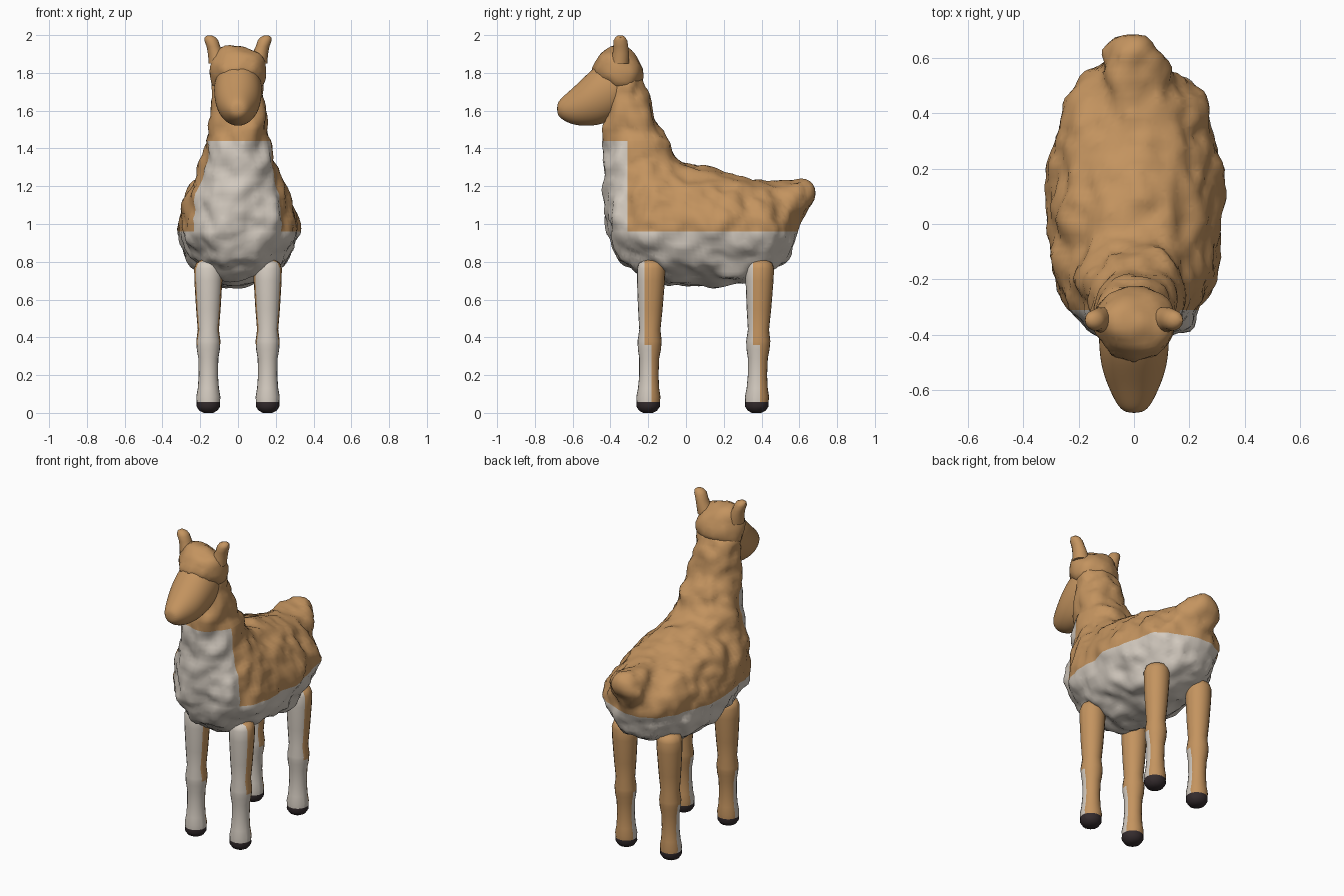
import bpy, bmesh, math
from mathutils import Vector, noise

if "Cube" in bpy.data.objects:
    bpy.data.objects.remove(bpy.data.objects["Cube"])


def material(name, rgb):
    m = bpy.data.materials.new(name)
    m.diffuse_color = (*rgb, 1)
    m.use_nodes = True
    m.node_tree.nodes["Principled BSDF"].inputs["Base Color"].default_value = m.diffuse_color
    return m


BROWN = material("tan wool", (0.55, 0.295, 0.115))
WHITE = material("cream wool", (0.66, 0.60, 0.53))
DARK = material("dark hoof", (0.035, 0.025, 0.027))


def loft(bm, axis, stations, segs=20, x=0.0, lean=0.0):
    """Closed tube of ellipses along y or z: (position, low, high, half width)."""
    rings = []
    first = stations[0][0]
    for t, lo, hi, rx in stations:
        ring = []
        for i in range(segs):
            a = 2 * math.pi * i / segs
            px = x + lean * (t - first) + rx * math.cos(a)
            s = (lo + hi) / 2 + (hi - lo) / 2 * math.sin(a)
            ring.append(bm.verts.new((px, t, s) if axis == "y" else (px, s, t)))
        rings.append(ring)
    for r, q in zip(rings, rings[1:]):
        for i in range(segs):
            j = (i + 1) % segs
            bm.faces.new((r[i], r[j], q[j], q[i]))
    bm.faces.new(rings[0])
    bm.faces.new(rings[-1])
    bmesh.ops.recalc_face_normals(bm, faces=bm.faces)


def make(name, bm, mats, mods=()):
    """Turn a bmesh into an object and bake its modifiers."""
    me = bpy.data.meshes.new(name)
    bm.to_mesh(me)
    bm.free()
    ob = bpy.data.objects.new(name, me)
    bpy.context.collection.objects.link(ob)
    for kind, props in mods:
        mod = ob.modifiers.new(kind.title(), kind)
        for k, v in props.items():
            setattr(mod, k, v)
    if mods:
        deps = bpy.context.evaluated_depsgraph_get()
        baked = bpy.data.meshes.new_from_object(ob.evaluated_get(deps))
        ob.modifiers.clear()
        ob.data = baked
    ob.data.materials.clear()
    for m in mats:
        ob.data.materials.append(m)
    return ob


def finish(ob, cuts=(), rule=None, wool=0.0):
    """Add woolly lumps, cut colour borders, colour faces by rule, shade smooth."""
    bm = bmesh.new()
    bm.from_mesh(ob.data)
    if wool:
        bm.normal_update()
        moves = []
        for v in bm.verts:
            n = noise.noise(v.co * 8) + 0.5 * noise.noise(v.co * 17 + Vector((3, 7, 1)))
            moves.append(v.normal * wool * n)
        for v, d in zip(bm.verts, moves):
            v.co += d
    for co, no in cuts:
        bmesh.ops.bisect_plane(bm, geom=bm.verts[:] + bm.edges[:] + bm.faces[:],
                               plane_co=co, plane_no=no, dist=1e-5)
    for f in bm.faces:
        f.smooth = True
        f.material_index = rule(f.calc_center_median()) if rule else 0
    bm.to_mesh(ob.data)
    bm.free()
    bpy.ops.object.select_all(action="DESELECT")
    bpy.context.view_layer.objects.active = ob
    ob.select_set(True)
    bpy.ops.object.shade_smooth_by_angle(angle=math.radians(50))


WOOL_MODS = [("REMESH", {"mode": "VOXEL", "voxel_size": 0.026}),
             ("SMOOTH", {"factor": 0.5, "iterations": 4})]
UP, BACK = (0, 0, 1), (0, 1, 0)

# Fleece: barrel, neck and tail fused into one woolly body
bm = bmesh.new()
loft(bm, "y", [(-0.415, 0.95, 1.16, 0.12), (-0.36, 0.80, 1.28, 0.20), (-0.25, 0.725, 1.34, 0.275),
               (-0.1, 0.68, 1.34, 0.31), (0.1, 0.665, 1.30, 0.31), (0.2, 0.668, 1.275, 0.31),
               (0.3, 0.675, 1.25, 0.295), (0.45, 0.74, 1.21, 0.25), (0.54, 0.82, 1.14, 0.18),
               (0.58, 0.9, 1.05, 0.08)], 28)
loft(bm, "z", [(0.83, -0.36, -0.1, 0.14), (0.93, -0.415, -0.05, 0.2), (1.05, -0.435, 0.0, 0.235),
               (1.2, -0.44, 0.06, 0.23), (1.3, -0.44, 0.02, 0.2), (1.4, -0.445, -0.07, 0.175),
               (1.5, -0.445, -0.13, 0.16), (1.6, -0.44, -0.17, 0.15), (1.7, -0.43, -0.2, 0.142),
               (1.78, -0.4, -0.24, 0.12)], 28)
loft(bm, "y", [(0.42, 1.06, 1.2, 0.08), (0.48, 1.02, 1.225, 0.11), (0.55, 1.005, 1.245, 0.12),
               (0.62, 1.01, 1.24, 0.11), (0.66, 1.05, 1.21, 0.08), (0.672, 1.09, 1.17, 0.04)])
body = make("fleece_body", bm, [BROWN, WHITE], WOOL_MODS)
finish(body, [((0, 0, 0.96), UP), ((0, 0, 1.44), UP), ((0, -0.31, 0), BACK)],
       lambda c: int(c.z < 0.96 or (c.y < -0.31 and c.z < 1.44)), wool=0.03)

# Woolly head cap with a brow over the face
bm = bmesh.new()
loft(bm, "z", [(1.72, -0.42, -0.25, 0.13), (1.76, -0.47, -0.225, 0.15), (1.82, -0.495, -0.232, 0.155),
               (1.875, -0.475, -0.25, 0.142), (1.915, -0.445, -0.28, 0.115),
               (1.945, -0.41, -0.32, 0.06)])
cap = make("head_cap", bm, [BROWN], WOOL_MODS)
finish(cap, wool=0.018)

# Smooth face and muzzle
bm = bmesh.new()
loft(bm, "y", [(-0.683, 1.585, 1.635, 0.025), (-0.665, 1.555, 1.665, 0.057), (-0.6, 1.522, 1.72, 0.09),
               (-0.53, 1.515, 1.79, 0.118), (-0.45, 1.52, 1.865, 0.13), (-0.36, 1.56, 1.89, 0.13),
               (-0.3, 1.62, 1.84, 0.1)], 16)
finish(make("muzzle", bm, [BROWN], [("SUBSURF", {"levels": 2})]))

# Ears, leaning outwards
for side, sx in (("left", 1), ("right", -1)):
    bm = bmesh.new()
    loft(bm, "z", [(1.85, -0.40, -0.30, 0.055), (1.90, -0.39, -0.30, 0.042), (1.94, -0.385, -0.305, 0.036),
                   (1.97, -0.385, -0.31, 0.037), (1.988, -0.375, -0.32, 0.03),
                   (1.998, -0.36, -0.335, 0.012)], 14, sx * 0.10, sx * 0.34)
    finish(make(side + "_ear", bm, [BROWN]))

# Legs: tapered shank with knee, fetlock and dark hoof
LEG = [(0.0, 0.025), (0.012, 0.048), (0.035, 0.063), (0.06, 0.062), (0.085, 0.064), (0.13, 0.056),
       (0.2, 0.051), (0.29, 0.053), (0.335, 0.061), (0.38, 0.064), (0.44, 0.056), (0.55, 0.065),
       (0.7, 0.074), (0.765, 0.075), (0.795, 0.064), (0.81, 0.035)]
for end, y in (("front", -0.19), ("back", 0.385)):
    for side, sx in (("left", 1), ("right", -1)):
        bm = bmesh.new()
        rows = []
        for z, r in LEG:
            c = y - 0.011 + 0.022 * z
            rows.append((z, c - r, c + r, r))
        loft(bm, "z", rows, 20, sx * 0.157)
        leg = make(f"{end}_{side}_leg", bm, [BROWN, WHITE, DARK])

        def leg_rule(c, y=y):
            if c.z < 0.058:
                return 2
            return int(c.y < y + (-0.03 if c.z > 0.36 else 0.008))

        finish(leg, [((0, 0, 0.058), UP), ((0, 0, 0.36), UP),
                     ((0, y - 0.03, 0), BACK), ((0, y + 0.008, 0), BACK)], leg_rule)
